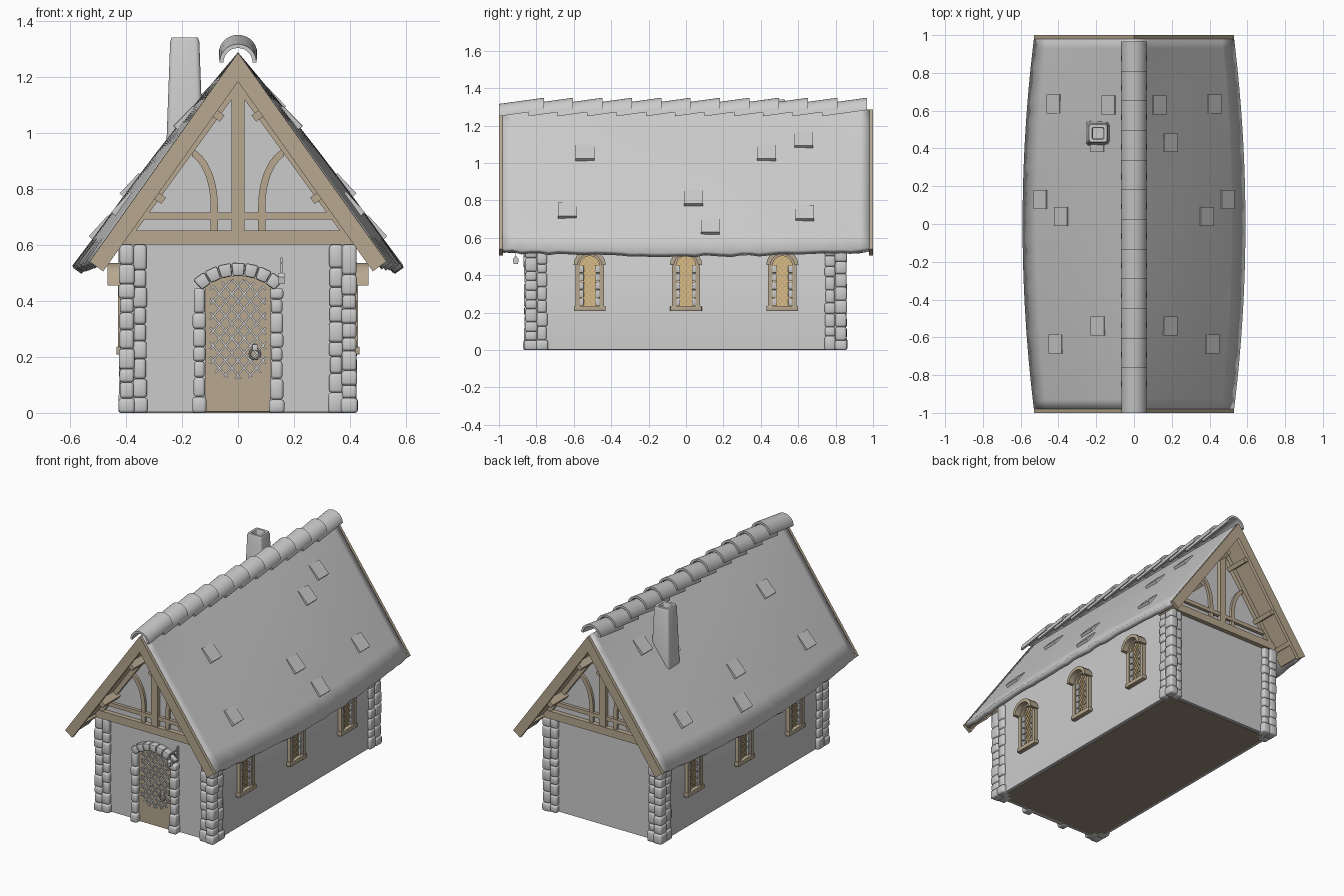
import bpy, bmesh, random
from math import sin, cos, pi, radians, asin
from mathutils import Vector, Matrix

if "Cube" in bpy.data.objects:
    bpy.data.objects.remove(bpy.data.objects["Cube"])

random.seed(4)


def material(name, rgb):
    m = bpy.data.materials.new(name)
    m.diffuse_color = (*rgb, 1)
    m.use_nodes = True
    m.node_tree.nodes["Principled BSDF"].inputs["Base Color"].default_value = m.diffuse_color
    return m


WOOD = material("wood", (0.475, 0.39, 0.277))
GLASS = material("amber_glass", (0.75, 0.53, 0.22))
DARK = material("floor_wood", (0.3, 0.25, 0.18))


def finish(name, bm, mat=None, angle=40):
    bmesh.ops.recalc_face_normals(bm, faces=bm.faces)
    me = bpy.data.meshes.new(name)
    bm.to_mesh(me)
    bm.free()
    ob = bpy.data.objects.new(name, me)
    bpy.context.collection.objects.link(ob)
    if mat:
        me.materials.append(mat)
    bpy.ops.object.select_all(action='DESELECT')
    ob.select_set(True)
    bpy.context.view_layer.objects.active = ob
    bpy.ops.object.shade_smooth_by_angle(angle=radians(angle))
    return ob


def prism(name, polys, axis, lo, hi, mat=None, bevel=0):
    """Extrude 2D outlines (horizontal, z) along x or y."""
    bm = bmesh.new()
    for poly in polys:
        put = (lambda p, t: (t, p[0], p[1])) if axis == 'x' else (lambda p, t: (p[0], t, p[1]))
        a = [bm.verts.new(put(p, lo)) for p in poly]
        b = [bm.verts.new(put(p, hi)) for p in poly]
        bm.faces.new(a)
        bm.faces.new(b[::-1])
        for i in range(len(a)):
            j = (i + 1) % len(a)
            bm.faces.new((a[i], b[i], b[j], a[j]))
    if bevel:
        bmesh.ops.bevel(bm, geom=bm.edges[:], offset=bevel, segments=2, profile=0.5, affect='EDGES')
    return finish(name, bm, mat)


def rect(x0, x1, z0, z1):
    return [(x0, z0), (x1, z0), (x1, z1), (x0, z1)]


def bar(p, q, w):
    p, q = Vector(p), Vector(q)
    n = (q - p).orthogonal().normalized() * w / 2
    return [tuple(v) for v in (p - n, q - n, q + n, p + n)]


def mirrored(poly):
    return [poly, [(-x, z) for x, z in poly]]


def arc(cx, cz, rx, rz, a0, a1, n=10):
    return [(cx + rx * cos(a0 + (a1 - a0) * i / n), cz + rz * sin(a0 + (a1 - a0) * i / n)) for i in range(n + 1)]


def lattice(inside, cx, cz, slope, spacing, w):
    bars = []
    for s in (-1, 1):
        d, n = (cos(slope), s * sin(slope)), (-s * sin(slope), cos(slope))
        for k in range(-12, 13):
            line = [(cx + d[0] * t / 300 + n[0] * k * spacing, cz + d[1] * t / 300 + n[1] * k * spacing)
                    for t in range(-150, 151)]
            hit = [p for p in line if inside(*p)]
            if len(hit) > 4:
                bars.append(bar(hit[0], hit[-1], w))
    return bars


def stones(name, columns):
    """Stacks of rounded blocks; column = x, y, width, depth, top."""
    bm = bmesh.new()
    for x, y, w, d, top in columns:
        z = 0
        while z < top - 0.01:
            h = random.uniform(0.045, 0.075)
            if top - z - h < 0.035:
                h = top - z
            k = random.uniform(0.0, 0.01) + (0.008 if z == 0 else 0)
            m = Matrix.Translation((x, y, z + h / 2)) @ Matrix.Diagonal((w + k, d + k, h, 1))
            bmesh.ops.create_cube(bm, size=1, matrix=m)
            z += h
    bmesh.ops.bevel(bm, geom=bm.edges[:], offset=0.01, segments=2, profile=0.5, affect='EDGES')
    return finish(name, bm, angle=50)


# Walls and floor
prism("walls", [[(-.405, .004), (.405, .004), (.405, .64), (0, 1.22), (-.405, .64)]], 'y', -.825, .825)
prism("floor", [rect(-.385, .385, 0, .02)], 'y', -.805, .805, DARK)

# Corner stones
for sx in (-1, 1):
    for sy in (-1, 1):
        stones("corner_stones", [(sx * .397, sy * .828, .048, .058, .6),
                                 (sx * .35, sy * .81, .042, .078, .6),
                                 (sx * .39, sy * .77, .058, .048, .62)])


# Sagging roof, widest and lowest at mid length
def roof_point(x_frac, y):
    u, s = abs(x_frac), 1 - (y / .98) ** 2
    return Vector((x_frac * (.53 + .06 * s), y, 1.287 - .745 * u - .02 * s * u + .02 * s * sin(pi * u)))


bm = bmesh.new()
NU, NY = 16, 40
grid = []
for j in range(NY + 1):
    row = []
    for i in range(NU + 1):
        p = roof_point(i / NU * 2 - 1, -.98 + 1.96 * j / NY)
        if i in (0, NU):
            p.z += random.uniform(-.006, .006)
        row.append(bm.verts.new(p))
    grid.append(row)
for j in range(NY):
    for i in range(NU):
        bm.faces.new((grid[j][i], grid[j][i + 1], grid[j + 1][i + 1], grid[j + 1][i]))
roof = finish("roof", bm)
sol = roof.modifiers.new("thickness", 'SOLIDIFY')
sol.thickness = .036
sol.offset = -1

# Raised shingles, same on both slopes
bm = bmesh.new()
for x, y in ((.16, .63), (.22, .43), (.41, .04), (.52, .13), (.217, -.54), (.44, -.635), (.45, .635)):
    for sx in (-1, 1):
        u = sx * x / (.59 - .06 * (y / .98) ** 2)
        low = roof_point(u, y)
        down = (roof_point(u + sx * .02, y) - low).normalized()
        n = Vector((0, 1, 0)).cross(down).normalized()
        n = n if n.z > 0 else -n
        down = (down + n * .12).normalized()
        n = (n - down * n.dot(down)).normalized()
        c = low - down * .05 + n * .006
        m = Matrix.Translation(c) @ Matrix((Vector((0, .1, 0)), down * .1, n * .022)).transposed().to_4x4()
        bmesh.ops.create_cube(bm, size=1, matrix=m)
finish("raised_shingles", bm)

# Overlapping ridge tiles
bm = bmesh.new()
section = arc(0, 0, .066, .066, 0, pi, 14) + arc(0, 0, .052, .052, pi, 0, 14)
for i in range(12):
    y = -1 + i * .157
    a = [bm.verts.new((x, y, 1.25 + z)) for x, z in section]
    b = [bm.verts.new((x * 1.04, y + .24, 1.283 + z)) for x, z in section]
    for k in range(len(a)):
        j = (k + 1) % len(a)
        bm.faces.new((a[k], a[j], b[j], b[k]))
    for k in range(14):
        for e in (a, b):
            bm.faces.new((e[k], e[k + 1], e[28 - k], e[29 - k]))
finish("ridge_tiles", bm)

# Chimney: rounded square rings, hollow at the top
bm = bmesh.new()
rings = []
for half, z in ((.068, .86), (.064, 1.0), (.052, 1.325), (.047, 1.34), (.032, 1.34), (.028, 1.33), (.028, 1.2)):
    r = half * .3
    ring = []
    for q in range(4):
        a = q * pi / 2
        cx, cy = (half - r) * (1, -1, -1, 1)[q], (half - r) * (1, 1, -1, -1)[q]
        ring += arc(cx, cy, r, r, a, a + pi / 2, 4)
    rings.append([bm.verts.new((x - .19, y + .48, z)) for x, y in ring])
for a, b in zip(rings, rings[1:]):
    for k in range(len(a)):
        j = (k + 1) % len(a)
        bm.faces.new((a[k], a[j], b[j], b[k]))
bm.faces.new(rings[0])
bm.faces.new(rings[-1])
finish("chimney", bm)


# Gable timber frames, overhang boards and purlins, both ends
def slope_rect(t0, t1, o0, o1):
    return [(.58 * t - .815 * o, 1.285 - .815 * t - .58 * o) for t, o in ((t0, o0), (t1, o0), (t1, o1), (t0, o1))]


barge = [(0, 1.285), (.53, .54), (.481, .505), (0, 1.182)]
brace = arc(.195, .74, .123, .21, pi, pi * .6) + arc(.195, .74, .097, .185, pi * .6, pi)
brace = [(.072, .65)] + brace + [(.098, .65)]
for sy in (-1, 1):
    prism("bargeboards", mirrored(barge), 'y', sy * .978, sy, WOOD)
    prism("wall_rafters", mirrored([(0, 1.225), (.45, .6), (.40, .6), (0, 1.15)]), 'y', sy * .82, sy * .85, WOOD)
    prism("tie_beam", [rect(-.42, .42, .6, .65)], 'y', sy * .815, sy * .855, WOOD)
    prism("collar_beam", [rect(-.35, .35, .69, .715)], 'y', sy * .815, sy * .845, WOOD)
    prism("king_post", [rect(-.023, .023, .65, 1.19)], 'y', sy * .815, sy * .85, WOOD)
    prism("curved_braces", mirrored(brace), 'y', sy * .815, sy * .842, WOOD)
    prism("overhang_boards", mirrored(slope_rect(.06, .9, .034, .046)), 'y', sy * .82, sy * .98, WOOD)
    for t in (.224, .584, .8):
        prism("purlins", mirrored(slope_rect(t - .014, t + .014, .04, .09 if t < .7 else .06)),
              'y', sy * .80, sy * .985, WOOD)

# Door with lattice and stone surround
R, CZ = .191, .299
half = asin(.117 / R)
prism("door", [[(-.117, .005), (.117, .005)] + arc(0, CZ, R, R, pi / 2 - half, pi / 2 + half)],
      'y', -.82, -.837, WOOD)
in_door = lambda x, z: abs(x) < .1 and z > .025 and x * x + (z - CZ) ** 2 < .178 ** 2
prism("door_lattice", lattice(in_door, 0, .24, radians(50), .034, .007), 'y', -.832, -.846)
stones("door_jamb_stones", [(s * .138, -.835, .038, .055, .445) for s in (-1, 1)])
wedge = radians(86) / 7
arch = []
for i in range(7):
    a = pi / 2 - radians(43) + i * wedge
    arch.append(arc(0, CZ, .19, .19, a, a + wedge * .97, 1) + arc(0, CZ, .238, .238, a + wedge * .97, a, 1))
prism("door_arch_stones", arch, 'y', -.815, -.87, bevel=.008)
bpy.ops.mesh.primitive_torus_add(major_radius=.018, minor_radius=.004, major_segments=20, minor_segments=8,
                                 location=(.06, -.853, .21), rotation=(pi / 2, 0, 0))
bpy.context.object.name = "door_ring"
prism("ring_plate", [rect(.05, .07, .222, .245)], 'y', -.84, -.858, bevel=.003)

# Hanging lantern beside the door
prism("lantern_bracket", [rect(-.84, -.825, .46, .555), bar((-.835, .535), (-.92, .535), .008),
                          bar((-.835, .48), (-.885, .535), .006), bar((-.91, .535), (-.91, .495), .004)],
      'x', .151, .159)
prism("lantern", [[(-.922, .46), (-.898, .46), (-.894, .485), (-.905, .5), (-.915, .5), (-.926, .485)]],
      'x', .145, .166)

# Three arched windows on each long side
opening = [(-.052, .235), (.052, .235)] + arc(0, .455, .052, .048, 0, pi)
in_glass = lambda y, z: abs(y) < .05 and z > .237 and (z < .455 or (y / .05) ** 2 + ((z - .455) / .046) ** 2 < 1)
ring = [(.076, .215)] + arc(0, .455, .076, .07, 0, pi) + [(-.076, .215), (-.052, .215)] \
    + arc(0, .455, .052, .048, pi, 0) + [(.052, .215)]
hood = arc(0, .455, .086, .08, 0, pi) + arc(0, .455, .064, .058, pi, 0)
for sx in (-1, 1):
    for wy in (-.515, 0, .515):
        at = lambda poly: [(y + wy, z) for y, z in poly]
        prism("window_glass", [at(opening)], 'x', sx * .40, sx * .409, GLASS)
        bars = lattice(in_glass, 0, .36, radians(52), .02, .003)
        prism("window_lattice", [at(b) for b in bars], 'x', sx * .407, sx * .413, WOOD)
        prism("window_frame", [at(ring)], 'x', sx * .40, sx * .428, WOOD)
        prism("window_sill", [at(rect(-.085, .085, .208, .236))], 'x', sx * .40, sx * .434, WOOD, .004)
        prism("window_hood", [at(hood)], 'x', sx * .40, sx * .466, WOOD)
        jambs = [rect(s * .042 - .011, s * .042 + .011, .237 + k * .044, .277 + k * .044)
                 for s in (-1, 1) for k in range(5)]
        prism("window_jamb_stones", [at(j) for j in jambs], 'x', sx * .40, sx * .422, None, .004)
